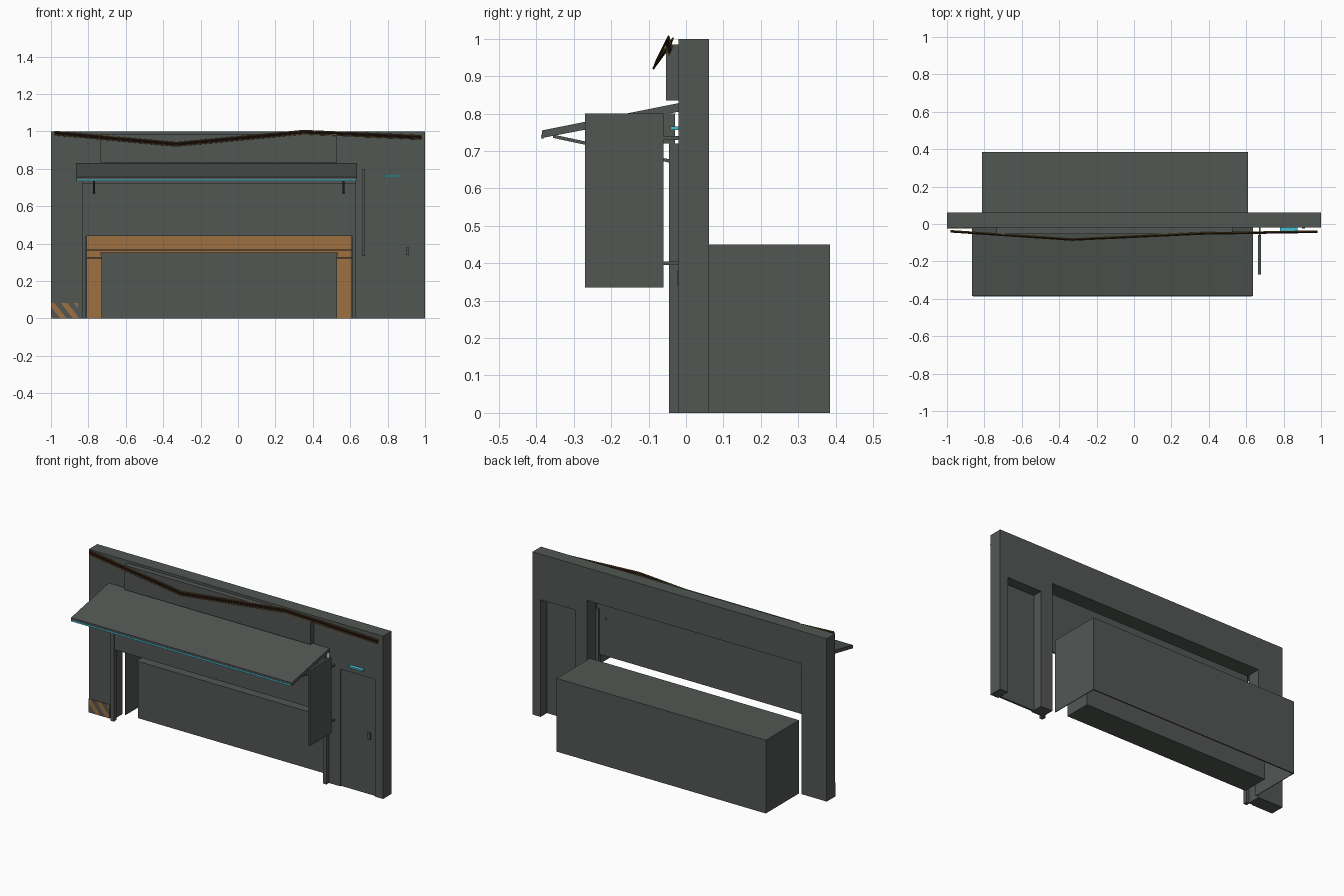
import bpy, bmesh
from mathutils import Vector

if "Cube" in bpy.data.objects:
    bpy.data.objects.remove(bpy.data.objects["Cube"], do_unlink=True)


def material(name, rgb):
    m = bpy.data.materials.new(name)
    m.use_nodes = True
    m.diffuse_color = (*rgb, 1)
    m.node_tree.nodes["Principled BSDF"].inputs["Base Color"].default_value = (*rgb, 1)
    return m


GREY = material("concrete grey", (0.085, 0.095, 0.088))
ORANGE = material("orange", (0.34, 0.16, 0.05))
CYAN = material("cyan light", (0.07, 0.5, 0.6))
RED = material("dark red", (0.06, 0.012, 0.015))
YELLOW = material("dull yellow", (0.19, 0.14, 0.02))
BLACK = material("black", (0.012, 0.012, 0.012))


def finish(name, bm, *mats):
    bmesh.ops.recalc_face_normals(bm, faces=bm.faces)
    mesh = bpy.data.meshes.new(name)
    bm.to_mesh(mesh)
    bm.free()
    for m in mats:
        mesh.materials.append(m)
    ob = bpy.data.objects.new(name, mesh)
    bpy.context.collection.objects.link(ob)
    return ob


def box_bmesh(x, y, z):
    bm = bmesh.new()
    bmesh.ops.create_cube(bm, size=1)
    for v in bm.verts:
        v.co = [lo + (hi - lo) * (c + 0.5) for c, (lo, hi) in zip(v.co, (x, y, z))]
    return bm


def box(name, x, y, z, mat=GREY):
    return finish(name, box_bmesh(x, y, z), mat)


def extrude(name, points, offset, mat=GREY):
    bm = bmesh.new()
    face = bm.faces.new([bm.verts.new(p) for p in points])
    new = bmesh.ops.extrude_face_region(bm, geom=[face])["geom"]
    bmesh.ops.translate(bm, vec=offset, verts=[v for v in new if isinstance(v, bmesh.types.BMVert)])
    return finish(name, bm, mat)


def tube(name, points, radius, mat):
    cu = bpy.data.curves.new(name, "CURVE")
    cu.dimensions = "3D"
    cu.bevel_depth = radius
    cu.bevel_resolution = 1
    cu.use_fill_caps = True
    sp = cu.splines.new("POLY")
    sp.points.add(len(points) - 1)
    for p, co in zip(sp.points, points):
        p.co = (*co, 1)
    cu.materials.append(mat)
    ob = bpy.data.objects.new(name, cu)
    bpy.context.collection.objects.link(ob)


# Facade wall with the serving opening and the doorway
outline = [(-1, 0), (-.83, 0), (-.83, .8), (.63, .8), (.63, 0), (.71, 0),
           (.71, .72), (.945, .72), (.945, 0), (1, 0), (1, 1), (-1, 1)]
extrude("facade_wall", [(x, -.02, z) for x, z in outline], (0, .082, 0))

# Door
box("door", (.71, .945), (-.012, 0), (0, .72))
box("door_handle", (.897, .913), (-.024, -.012), (.34, .38))
box("door_light", (.78, .875), (-.042, -.02), (.756, .766), CYAN)

# Shutter with side rails and roll housing
box("shutter", (-.83, .63), (-.04, -.03), (.44, .8))
box("shutter_header", (-.835, .632), (-.06, -.04), (.72, .8))
for side, x in (("left", .61), ("right", -.835)):
    box(side + "_shutter_rail", (x, x + .022), (-.045, -.02), (0, .72))

# Kiosk room behind the opening: open at the front and underneath
X0, X1, Y0, Y1, T = -.812, .61, .062, .385, .004
box("room_back", (X0, X1), (Y1 - T, Y1), (0, .45))
box("room_roof", (X0, X1), (Y0, Y1 - T), (.45 - T, .45))
for side, x in (("left", X1 - T), ("right", X0)):
    box("room_side_" + side, (x, x + T), (Y0, Y1 - T), (0, .45 - T))
box("room_orange_lining", (X0 + T, X1 - T), (Y1 - 2 * T, Y1 - T), (0, .45 - T), ORANGE)

# Counter and back shelves
box("counter", (-.73, .53), (.07, .235), (0, .34))
box("counter_top", (-.735, .535), (.065, .24), (.34, .352))
box("upper_shelf", (X0 + T, X1 - T), (.33, Y1 - 2 * T), (.362, .368))
box("lower_shelf", (X0 + T, X1 - T), (.33, Y1 - 2 * T), (.32, .328))

# Sloping awning with edge light and struts
extrude("awning", [(-.865, y, z) for y, z in
        ((-.385, .735), (-.02, .805), (-.02, .828), (-.385, .755))], (1.5, 0, 0))
box("awning_light", (-.862, .632), (-.388, -.38), (.734, .744), CYAN)
for side, x in (("left", .565), ("right", -.77)):
    extrude(side + "_awning_strut", [(x - .005, y, z) for y, z in
            ((-.355, .735), (-.025, .665), (-.025, .674), (-.355, .744))], (.01, 0, 0))

# Fascia panel above the awning
box("fascia_panel", (-.735, .53), (-.053, -.02), (.835, .985))

# Projecting side panel on two brackets
box("side_panel", (.664, .678), (-.27, -.06), (.335, .8))
for i, z in enumerate((.40, .735)):
    box(f"side_panel_bracket_{i}", (.667, .675), (-.06, -.02), (z - .005, z + .005))

# Hazard plate, cut into diagonal bands
bm = box_bmesh((-1, -.856), (-.025, -.02), (0, .083))
slant = Vector((1, 0, .8)).normalized()
start, band = Vector((-.985, 0, 0)).dot(slant), .027
for i in range(-1, 9):
    bmesh.ops.bisect_plane(bm, geom=bm.verts[:] + bm.edges[:] + bm.faces[:],
                           plane_co=slant * (start + i * band), plane_no=slant)
for f in bm.faces:
    k = (f.calc_center_median().dot(slant) - start) // band
    f.material_index = int(k % 2 == 0)
finish("hazard_plate", bm, ORANGE, GREY)

# Sagging cables across the top
path = [(-.98, -.038, .995), (-.33, -.082, .935), (.35, -.05, 1.0), (.98, -.04, .972)]
for i, mat in enumerate((YELLOW, RED, BLACK, RED, YELLOW)):
    tube(f"cable_{i}", [(x, y + .003 - .002 * i, z + .006 - .005 * i) for x, y, z in path],
         .0028, mat)
